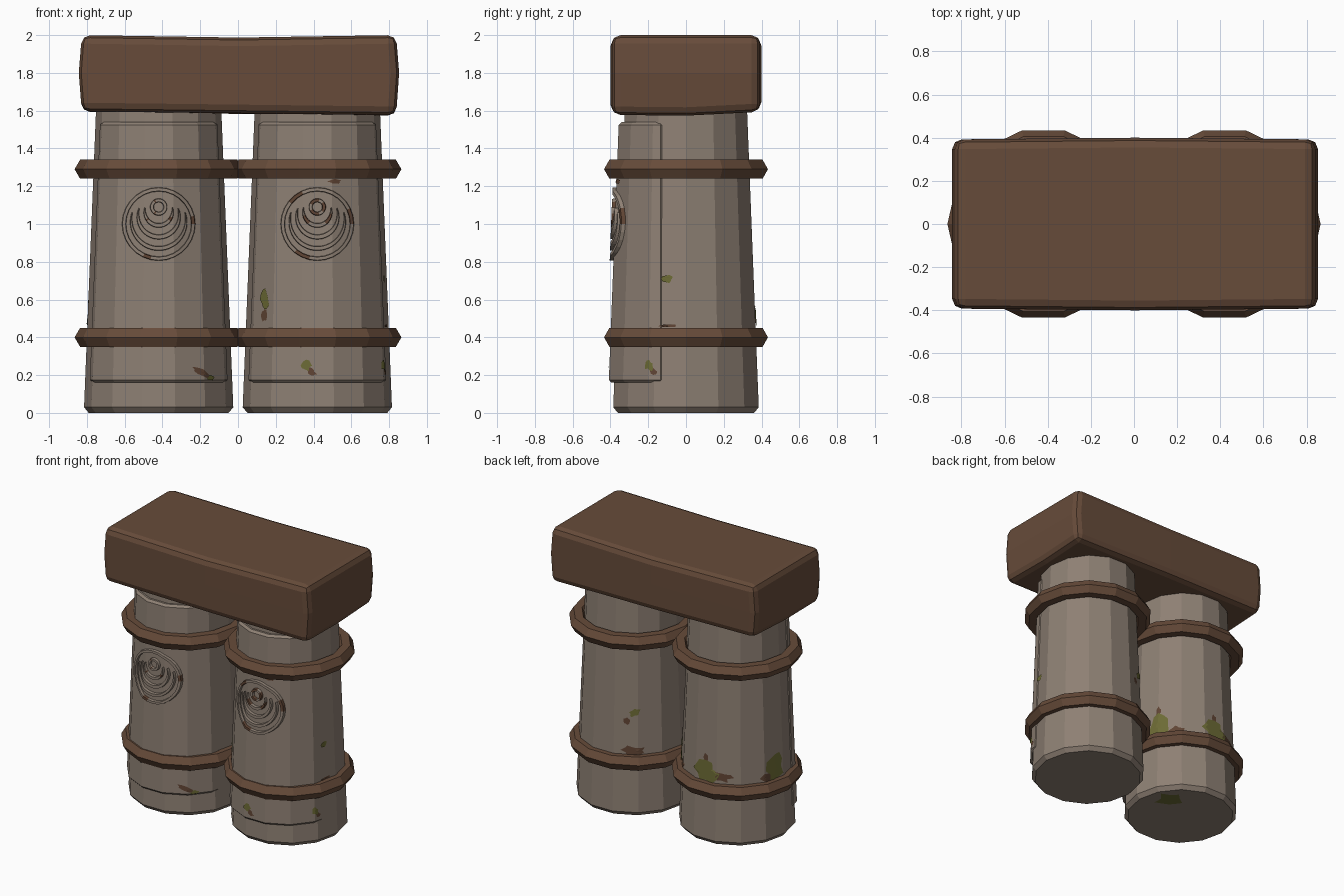
import bpy, bmesh, math, random
from math import sin, cos, radians, pi

if "Cube" in bpy.data.objects:
    bpy.data.objects.remove(bpy.data.objects["Cube"])

random.seed(4)
SIDES = 14
STEP = 2 * pi / SIDES
COL_X = 0.42
SHELL_SHIFT = 0.03      # how far the front shell sits ahead of the column
SHELL_CUT = -0.12       # y where the shell ends


def material(name, rgb):
    m = bpy.data.materials.new(name)
    m.use_nodes = True
    m.diffuse_color = (*rgb, 1)
    bsdf = m.node_tree.nodes["Principled BSDF"]
    bsdf.inputs["Base Color"].default_value = (*rgb, 1)
    bsdf.inputs["Roughness"].default_value = 0.9
    return m


STONE = material("weathered_stone", (0.27, 0.216, 0.174))
BROWN = material("brown_stone", (0.135, 0.071, 0.042))
MOSS = material("moss_green", (0.15, 0.145, 0.035))
RUST = material("rust_brown", (0.115, 0.058, 0.034))


def finish(name, bm, mats, bevel=0, segments=1, loc=(0, 0, 0)):
    bmesh.ops.recalc_face_normals(bm, faces=bm.faces)
    mesh = bpy.data.meshes.new(name)
    bm.to_mesh(mesh)
    bm.free()
    for m in mats:
        mesh.materials.append(m)
    ob = bpy.data.objects.new(name, mesh)
    ob.location = loc
    bpy.context.collection.objects.link(ob)
    if bevel:
        mod = ob.modifiers.new("edge_bevel", "BEVEL")
        mod.width, mod.segments = bevel, segments
        mod.limit_method, mod.angle_limit = "ANGLE", radians(40)
    return ob


def radius(z):
    return 0.395 - 0.0395 * z


def stack(bm, rings, cap=True):
    """Join equal-length closed loops of points into a skin."""
    loops = [[bm.verts.new(p) for p in r] for r in rings]
    n = len(loops[0])
    for a, b in zip(loops, loops[1:]):
        for i in range(n):
            bm.faces.new((a[i], a[(i + 1) % n], b[(i + 1) % n], b[i]))
    if cap:
        bm.faces.new(loops[0])
        bm.faces.new(loops[-1])


def polygon(r, z):
    return [(r * cos(i * STEP), r * sin(i * STEP), z) for i in range(SIDES)]


def column(tag, x):
    bm = bmesh.new()
    stack(bm, [polygon(radius(0) - 0.025, 0), polygon(radius(0), 0.03),
               polygon(radius(1.62), 1.62)])
    finish(tag + "_column", bm, [STONE], loc=(x, 0, 0))


def shell(tag, x):
    """Raised plate wrapping the front of a column."""
    def outline(z):
        pts = [(px, py - SHELL_SHIFT, z) for px, py, z in polygon(radius(z), z)
               if py - SHELL_SHIFT < SHELL_CUT]
        pts.sort()
        y = SHELL_CUT + SHELL_SHIFT
        half = radius(z) + y * math.tan(STEP / 2)
        return [(-half, SHELL_CUT, z)] + pts + [(half, SHELL_CUT, z)]
    bm = bmesh.new()
    stack(bm, [outline(0.16), outline(1.54)])
    finish(tag + "_front_shell", bm, [STONE], 0.015, 1, (x, 0, 0))


def band(tag, x, z):
    """Six-sided hoop around a column."""
    bm = bmesh.new()
    rings = [polygon(0.387 + 0.058 * cos(k * pi / 3), 0.058 * sin(k * pi / 3))
             for k in range(7)]
    stack(bm, rings, cap=False)
    bmesh.ops.remove_doubles(bm, verts=bm.verts, dist=0.0001)
    finish(tag + "_band", bm, [BROWN], loc=(x, 0, z))


def front_y(x, z):
    a = radius(z) * cos(STEP / 2)
    return -min((a - abs(x) * sin(k * STEP)) / cos(k * STEP)
                for k in range(3)) - SHELL_SHIFT


def emblem_arc(name, x, cz, r, start, end, width, rusty):
    """Raised ridge following the shell; open arcs taper to points."""
    full = end - start >= 360
    n = 28
    bm = bmesh.new()
    rows = []
    for i in range(n + 1):
        u = i / n
        ang = radians(start + (end - start) * u)
        w = width if full else width * max(0.15, sin(pi * u) ** 0.6)
        row = []
        for rr, h in ((r, -0.005), (r - 0.003, 0.02), (r - w, 0.02), (r - w - 0.003, -0.005)):
            px, pz = rr * cos(ang), cz + rr * sin(ang)
            row.append(bm.verts.new((px, front_y(px, pz) - h, pz)))
        rows.append((row, ang))
    for (a, ang), (b, _) in zip(rows, rows[1:]):
        for k in range(3):
            f = bm.faces.new((a[k], a[k + 1], b[k + 1], b[k]))
            f.material_index = int(sin(3 * ang + 40 * r) > rusty)
    if full:
        bmesh.ops.remove_doubles(bm, verts=bm.verts, dist=0.0001)
    finish(name, bm, [STONE, RUST], loc=(x, 0, 0))


def surface(az, z, lift):
    """Point on the column, or on the shell where that covers it."""
    off = (az % STEP) - STEP / 2
    r = radius(z) * cos(STEP / 2) / cos(off) + lift
    x, y = r * cos(az), r * sin(az)
    if y - SHELL_SHIFT < SHELL_CUT and z > 0.16:
        y -= SHELL_SHIFT
    return x, y, z


def patch(name, x, az, z, w, h, mat, tilt=0):
    """Thin irregular stain that hugs the column."""
    lift = 0.006 if mat == MOSS else 0.004
    bm = bmesh.new()
    n = 12
    reach = [random.uniform(0.6, 1.15) for _ in range(n)]
    rings = []
    for k in (0.25, 0.5, 0.75, 1):
        loop = []
        for i in range(n):
            t = 2 * pi * i / n
            s = k * reach[i]
            du, dz = s * w * cos(t), s * (h * sin(t) + tilt * w * cos(t))
            loop.append(surface(radians(az) + du / radius(z), z + dz, lift))
        rings.append(loop)
    stack(bm, rings, cap=False)
    bm.verts.ensure_lookup_table()
    bm.faces.new(bm.verts[:n])
    finish(name, bm, [mat], loc=(x, 0, 0))


# Two matching pillars
for tag, x, rusty in (("right", -COL_X, 0.97), ("left", COL_X, 0.45)):
    column(tag, x)
    shell(tag, x)
    band(tag + "_lower", x, 0.40)
    band(tag + "_upper", x, 1.29)
    emblem_arc(tag + "_emblem_rim", x, 1.0, 0.195, 0, 360, 0.02, rusty + 0.3 * (rusty < 0.9))
    emblem_arc(tag + "_emblem_large_crescent", x, 1.01, 0.152, 160, 380, 0.022, 2)
    emblem_arc(tag + "_emblem_middle_crescent", x, 1.035, 0.117, 155, 385, 0.024, 2)
    emblem_arc(tag + "_emblem_small_crescent", x, 1.06, 0.08, 160, 380, 0.022, rusty)
    emblem_arc(tag + "_emblem_eyelet", x, 1.09, 0.046, 0, 360, 0.018, rusty - 0.9 * (rusty < 0.9))

# Moss and rust stains: pillar, azimuth, height, half width, half height, colour, tilt
STAINS = (
    (1, -139, 0.52, 0.03, 0.04, RUST, 0), (1, -139, 0.60, 0.04, 0.055, MOSS, 0),
    (1, -95, 0.22, 0.03, 0.02, RUST, -0.5), (1, -99, 0.25, 0.03, 0.03, MOSS, 0),
    (1, -74, 1.225, 0.04, 0.015, RUST, 0), (1, -22, 0.22, 0.025, 0.02, RUST, -0.5),
    (1, -25, 0.25, 0.025, 0.03, MOSS, 0), (1, -14, 0.71, 0.018, 0.02, MOSS, 0),
    (1, -12, 0.46, 0.04, 0.01, RUST, 0), (1, 125, 0.76, 0.04, 0.03, MOSS, 0.5),
    (1, 117, 0.69, 0.025, 0.035, RUST, 0), (1, 124, 0.48, 0.08, 0.035, RUST, 0),
    (-1, -52, 0.21, 0.07, 0.018, RUST, -0.35), (-1, -44, 0.185, 0.03, 0.015, MOSS, 0),
    (-1, 108, 0.50, 0.08, 0.04, RUST, 0), (-1, 90, 0.52, 0.10, 0.08, MOSS, 0),
    (-1, 90, 0.62, 0.02, 0.04, RUST, 0), (-1, 158, 0.48, 0.06, 0.04, RUST, 0),
    (-1, 168, 0.53, 0.08, 0.11, MOSS, 0), (-1, 45, 0.47, 0.07, 0.04, RUST, 0),
    (-1, 26, 0.53, 0.09, 0.10, MOSS, 0), (-1, 26, 0.64, 0.02, 0.04, RUST, 0),
)
for i, (side, *rest) in enumerate(STAINS):
    patch("stain_%02d" % (i + 1), side * COL_X, *rest)

# Moss on the underside of one pillar
bm = bmesh.new()
bmesh.ops.create_circle(bm, cap_ends=True, segments=10, radius=0.1)
for v in bm.verts:
    v.co *= random.uniform(0.5, 1.2)
finish("underside_moss", bm, [MOSS], loc=(-0.22, 0.12, -0.001))

# Worn lintel block resting on the pillars
bm = bmesh.new()
bmesh.ops.create_cube(bm, size=2)
bmesh.ops.subdivide_edges(bm, edges=bm.edges, cuts=1, use_grid_fill=True)
for v in bm.verts:
    x, y, z = v.co
    mid_x, mid_y, mid_z = (1 - abs(c) for c in (x, y, z))
    v.co.x = 0.005 + x * (0.832 + 0.016 * mid_z)
    v.co.y = y * (0.392 + 0.008 * mid_x)
    if z > 0:
        v.co.z = 2.0 - 0.013 * mid_x
    elif z < 0:
        v.co.z = 1.595 - 0.01 * x - 0.012 * mid_y + 0.008 * y
    else:
        v.co.z = 1.8
finish("lintel", bm, [BROWN], 0.045, 2)
